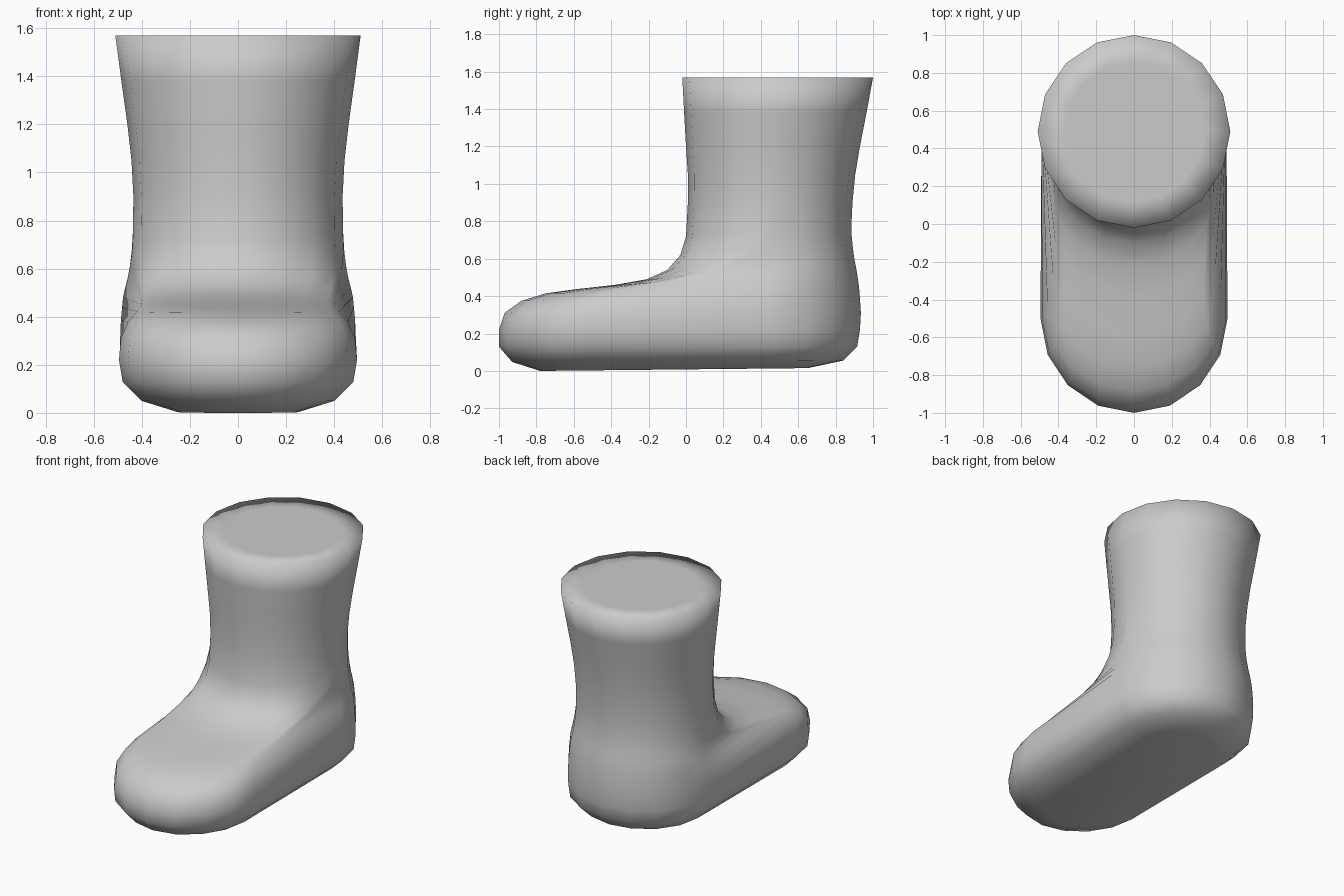
import bpy, bmesh
from math import sin, cos, pi

if "Cube" in bpy.data.objects:
    bpy.data.objects.remove(bpy.data.objects["Cube"])

# Rings from sole to cuff: front y, front z, back y, back z,
# half-width at front, half-width at back, centre y of the front arc
FOOT = [
    (-.78, .000, .65, .015, .25, .25, -.50),
    (-.93, .048, .84, .055, .40, .40, -.50),
    (-1.0, .13, .915, .13, .48, .48, -.50),
    (-1.0, .22, .93, .22, .495, .49, -.50),
    (-.97, .31, .935, .31, .487, .49, -.50),
    (-.88, .375, .93, .39, .457, .487, -.48),
    (-.75, .415, .925, .45, .42, .482, -.40),
    (-.58, .438, .918, .50, .40, .478, -.25),
    (-.38, .46, .91, .55, .405, .47, -.05),
    (-.21, .49, .90, .60, .415, .46, .12),
    (-.10, .54, .892, .66, .43, .45, .28),
    (-.03, .62, .886, .72, .44, .442, .39),
    (.00, .72, .885, .79, .436, .437, .43),
]
# Leg rings: z, front y, back y, half-width (last one insets the flat top)
LEG = [
    (.90, .01, .89, .435), (1.05, .01, .905, .443), (1.2, .00, .93, .46),
    (1.38, -.01, .965, .485), (1.57, -.02, 1.0, .51), (1.57, .12, .86, .37),
]
HEEL_Y = .45


def ring(bm, fy, fz, by, bz, wf, wb, cf, cb):
    pts = []
    for i in range(9):  # heel arc
        a = pi * i / 8
        pts.append((wb * cos(a), cb + (by - cb) * sin(a)))
    for i in range(9):  # toe arc
        a = pi + pi * i / 8
        pts.append((wf * cos(a), cf + (cf - fy) * sin(a)))
    return [bm.verts.new((x, y, fz + (bz - fz) * (y - fy) / (by - fy))) for x, y in pts]


bm = bmesh.new()
rings = [ring(bm, *r, HEEL_Y) for r in FOOT]
for z, fy, by, w in LEG:
    c = (fy + by) / 2
    rings.append(ring(bm, fy, z, by, z, w, w, c, c))

# Skin the rings and close both ends
for lo, hi in zip(rings, rings[1:]):
    n = len(lo)
    for i in range(n):
        j = (i + 1) % n
        bm.faces.new((lo[i], lo[j], hi[j], hi[i]))
bm.faces.new(rings[0][::-1])
bm.faces.new(rings[-1])
bmesh.ops.remove_doubles(bm, verts=bm.verts, dist=.0005)
bmesh.ops.recalc_face_normals(bm, faces=bm.faces)
for f in bm.faces:
    f.smooth = True

mesh = bpy.data.meshes.new("boot")
bm.to_mesh(mesh)
bm.free()
boot = bpy.data.objects.new("boot", mesh)
bpy.context.collection.objects.link(boot)
